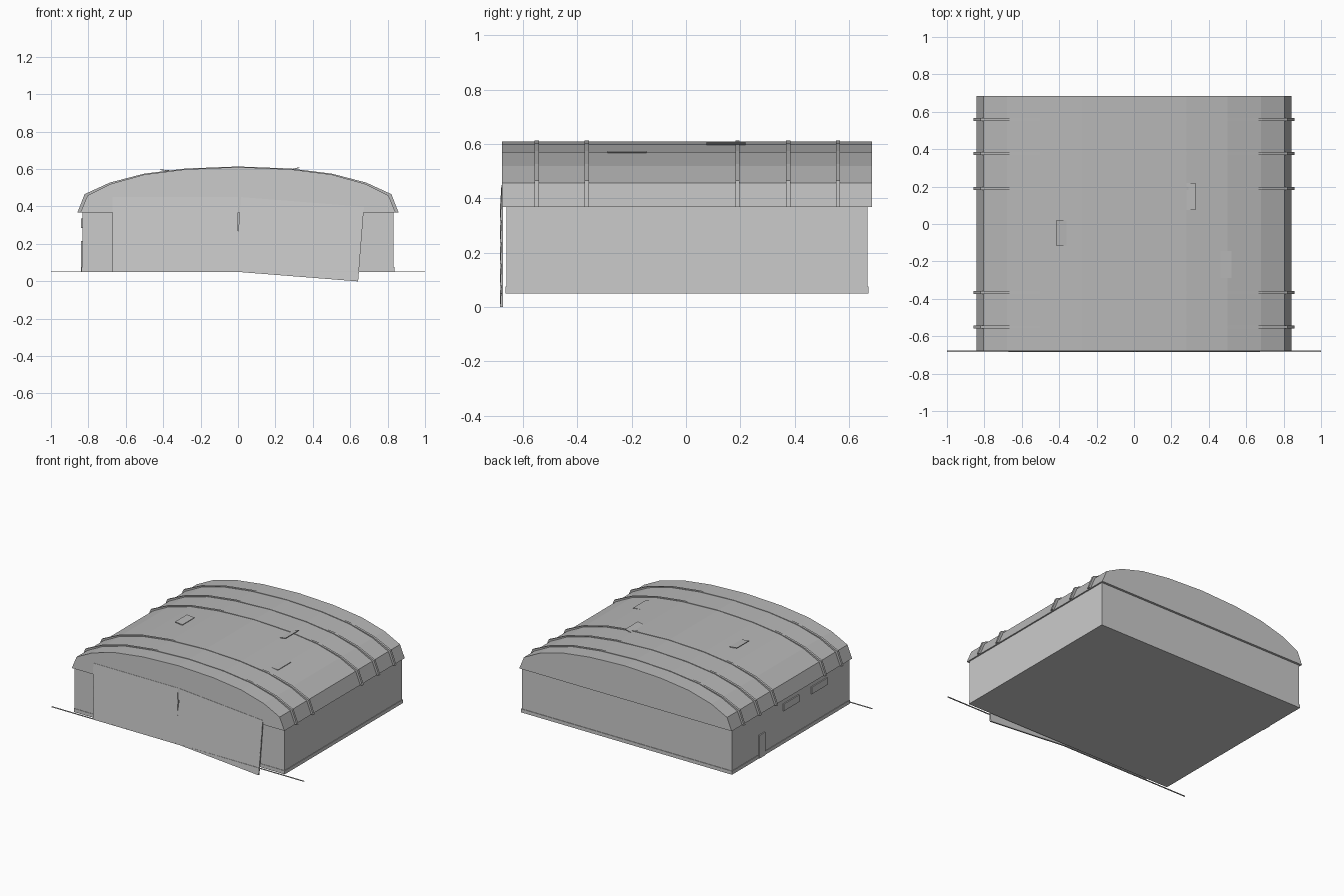
import bpy
import bmesh
import math
from mathutils import Matrix, Vector

cube = bpy.data.objects.get("Cube")
if cube:
    bpy.data.objects.remove(cube, do_unlink=True)


def material(name, value):
    mat = bpy.data.materials.new(name)
    mat.use_nodes = True
    colour = (value, value, value, 1)
    mat.diffuse_color = colour
    mat.node_tree.nodes["Principled BSDF"].inputs["Base Color"].default_value = colour
    return mat


WALL = material("light grey wall", 0.6)
ROOF = material("grey roof sheet", 0.48)


def add_object(name, bm, mats):
    bmesh.ops.recalc_face_normals(bm, faces=bm.faces)
    mesh = bpy.data.meshes.new(name)
    bm.to_mesh(mesh)
    bm.free()
    for mat in mats:
        mesh.materials.append(mat)
    obj = bpy.data.objects.new(name, mesh)
    bpy.context.collection.objects.link(obj)
    return obj


def box(name, low, high, mat):
    low, high = Vector(low), Vector(high)
    bm = bmesh.new()
    bmesh.ops.create_cube(bm, size=1)
    bmesh.ops.scale(bm, vec=high - low, verts=bm.verts)
    bmesh.ops.translate(bm, vec=(low + high) / 2, verts=bm.verts)
    return add_object(name, bm, [mat])


def extrude_profile(name, points, axis, start, end, mats):
    """Extrude a closed profile along x (points are y, z) or y (points are x, z)."""
    bm = bmesh.new()
    place = (lambda a, b: (start, a, b)) if axis == "x" else (lambda a, b: (a, start, b))
    face = bm.faces.new([bm.verts.new(place(a, b)) for a, b in points])
    moved = bmesh.ops.extrude_face_region(bm, geom=[face])["geom"]
    shift = (end - start, 0, 0) if axis == "x" else (0, end - start, 0)
    bmesh.ops.translate(bm, vec=shift, verts=[v for v in moved if isinstance(v, bmesh.types.BMVert)])
    return add_object(name, bm, mats)


def mirrored(half):
    """Complete an arch given from the crown to the eave."""
    return [(-x, z) for x, z in reversed(half[1:])] + half


# Walls with a slim plinth
box("walls", (-0.832, -0.662, 0.05), (0.832, 0.669, 0.37), WALL)
box("plinth", (-0.836, -0.665, 0.05), (0.836, 0.673, 0.075), WALL)

# Arched roof: sheet on top, wall colour on the gable ends
arch = [(0, 0.61), (0.28, 0.598), (0.5, 0.57), (0.68, 0.52), (0.805, 0.457), (0.842, 0.368)]
roof = extrude_profile("arched_roof", mirrored(arch), "y", -0.678, 0.685, [ROOF, WALL])
for poly in roof.data.polygons:
    poly.material_index = 1 if abs(poly.normal.y) > 0.5 or poly.normal.z < -0.5 else 0

# Raised ribs, deepest at the eaves
rib = [(0, 0.613), (0.28, 0.602), (0.5, 0.575), (0.685, 0.527), (0.82, 0.465), (0.858, 0.368)]
for i, y in enumerate((-0.55, -0.365, 0.19, 0.377, 0.56)):
    extrude_profile(f"roof_rib_{i + 1}", mirrored(rib), "y", y - 0.008, y + 0.008, [ROOF])

# Lifted roof sheets: thin tilted tabs
tabs = [((-0.36, 0.592), (-0.418, 0.598), -0.115, 0.02),
        ((0.28, 0.598), (0.328, 0.609), 0.075, 0.22),
        ((0.46, 0.575), (0.52, 0.571), -0.29, -0.145)]
for i, ((xa, za), (xb, zb), y0, y1) in enumerate(tabs):
    outline = [(xa, za), (xb, zb), (xb, zb - 0.004), (xa, za - 0.006)]
    extrude_profile(f"roof_tab_{i + 1}", outline, "y", y0, y1, [ROOF])

# Sliding doors made of lapped slats; one hangs crooked
SLAT = 0.08
for side, x0, x1 in (("right", -0.67, 0.0), ("left", 0.0, 0.66)):
    for i in range(5):
        z = 0.05 + i * SLAT
        outline = [(-0.674, z), (-0.685, z), (-0.680, z + SLAT), (-0.674, z + SLAT)]
        slat = extrude_profile(f"{side}_door_slat_{i + 1}", outline, "x", x0, x1, [WALL])
        if side == "left":
            pivot = Vector((0, 0, 0.251))
            turn = Matrix.Rotation(math.radians(4.5), 4, "Y")
            slat.data.transform(Matrix.Translation(pivot) @ turn @ Matrix.Translation(-pivot))

# Door rail along the front
box("door_rail", (-1, -0.685, 0.048), (1, -0.677, 0.052), WALL)

# Side windows and small door as thin plates
for i, y in enumerate((0.005, -0.315)):
    box(f"side_window_{i + 1}", (-0.84, y - 0.088, 0.285), (-0.83, y + 0.088, 0.335), WALL)
box("side_door", (-0.84, 0.3, 0.05), (-0.831, 0.366, 0.215), WALL)
